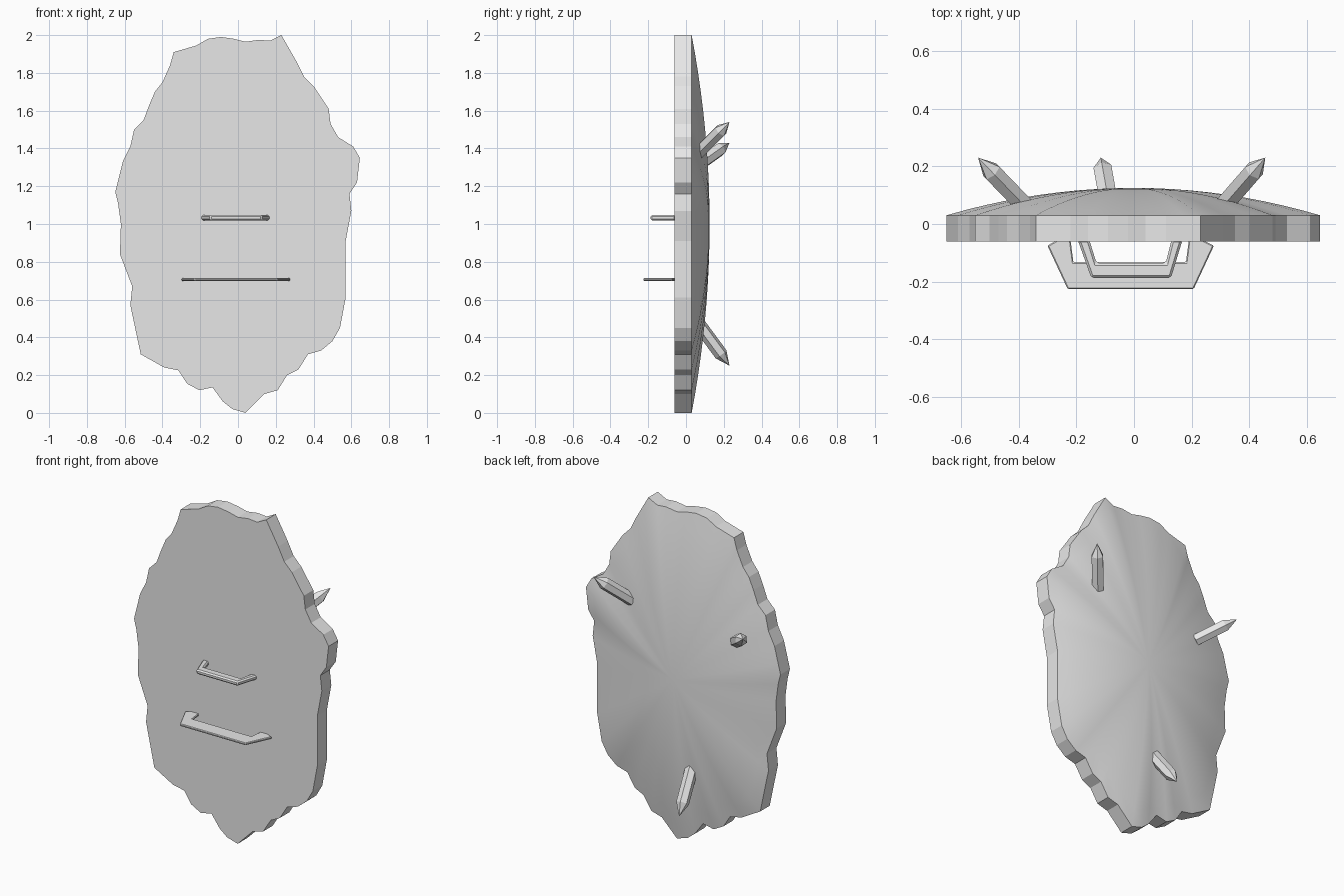
import bpy
import bmesh
from mathutils import Vector, Matrix

cube = bpy.data.objects.get("Cube")
if cube:
    bpy.data.objects.remove(cube, do_unlink=True)

# Single plain material
grey = bpy.data.materials.new("plain_grey")
grey.use_nodes = True
tone = (0.8, 0.8, 0.8, 1)
grey.diffuse_color = tone
grey.node_tree.nodes["Principled BSDF"].inputs["Base Color"].default_value = tone


def make_object(name, bm):
    """Turn a bmesh into a named, coloured object."""
    bmesh.ops.recalc_face_normals(bm, faces=bm.faces[:])
    mesh = bpy.data.meshes.new(name)
    bm.to_mesh(mesh)
    bm.free()
    mesh.materials.append(grey)
    obj = bpy.data.objects.new(name, mesh)
    bpy.context.collection.objects.link(obj)
    return obj


# Ragged shield outline as (x, z), running up the left edge and down the right
OUTLINE = [
    (.04, 0), (.14, .1), (.21, .12), (.26, .2), (.32, .23), (.37, .31),
    (.44, .33), (.5, .38), (.54, .45), (.57, .61), (.57, .91), (.6, 1.07),
    (.59, 1.16), (.63, 1.22), (.645, 1.35), (.61, 1.41), (.53, 1.46),
    (.49, 1.53), (.48, 1.61), (.4, 1.73), (.35, 1.78), (.31, 1.86), (.23, 2),
    (.17, 1.97), (.11, 1.975), (.04, 1.965), (-.02, 1.98), (-.09, 1.99),
    (-.16, 1.98), (-.22, 1.945), (-.34, 1.91), (-.36, 1.84), (-.4, 1.75),
    (-.44, 1.7), (-.47, 1.63), (-.5, 1.55), (-.55, 1.5), (-.57, 1.41),
    (-.61, 1.33), (-.635, 1.23), (-.65, 1.17), (-.635, 1.11), (-.62, 1),
    (-.625, .84), (-.56, .67), (-.57, .57), (-.515, .31), (-.39, .24),
    (-.315, .225), (-.27, .155), (-.205, .12), (-.135, .135), (-.08, .06),
    (-.03, .02),
]
FLAT_Y, RIM_Y, DOME_Y = -0.06, 0.03, 0.125
RINGS = 10


def build_shield():
    """Flat slab on one side, with a smooth dome rising on the other."""
    bm = bmesh.new()

    def ring(scale, y):
        return [bm.verts.new((x * scale, y, 1 + (z - 1) * scale))
                for x, z in OUTLINE]

    def bridge(a, b, smooth):
        for i in range(len(a)):
            j = (i + 1) % len(a)
            bm.faces.new((a[i], a[j], b[j], b[i])).smooth = smooth

    front = ring(1, FLAT_Y)
    bm.faces.new(front)
    previous = ring(1, RIM_Y)
    bridge(front, previous, False)
    for step in range(1, RINGS):
        t = 1 - step / RINGS
        current = ring(t, RIM_Y + (DOME_Y - RIM_Y) * (1 - t * t))
        bridge(previous, current, True)
        previous = current
    peak = bm.verts.new((0, DOME_Y, 1))
    for i, v in enumerate(previous):
        w = previous[(i + 1) % len(previous)]
        bm.faces.new((v, w, peak)).smooth = True
    return make_object("shield_body", bm)


def build_spike(name, base, tip, radius=0.036, point=0.075, sunk=0.04):
    """Six-sided crystal with a pointed end, sunk a little into the dome."""
    base, tip = Vector(base), Vector(tip)
    axis = (tip - base).normalized()
    length = (tip - base).length
    bm = bmesh.new()
    shaft = length - point + sunk
    for depth, r_end, middle in ((shaft, radius, shaft / 2 - sunk),
                                 (point, 0, length - point / 2)):
        bmesh.ops.create_cone(bm, segments=6, radius1=radius, radius2=r_end,
                              depth=depth, cap_ends=depth == shaft,
                              matrix=Matrix.Translation((0, 0, middle)))
    # Join the shaft and the point, dropping the cap between them
    caps = [f for f in bm.faces if len(f.verts) == 6
            and f.calc_center_median().z > 0]
    bmesh.ops.delete(bm, geom=caps, context='FACES_ONLY')
    bmesh.ops.remove_doubles(bm, verts=bm.verts[:], dist=0.0005)
    turn = axis.to_track_quat('Z', 'Y').to_matrix().to_4x4()
    bm.transform(Matrix.Translation(base) @ turn)
    return make_object(name, bm)


def build_handle(name, outline, z, thickness, bevel):
    """Bent bar cut from a flat (x, y) outline, with chamfered edges."""
    bm = bmesh.new()
    face = bm.faces.new([bm.verts.new((x, y, z - thickness / 2))
                         for x, y in outline])
    grown = bmesh.ops.extrude_face_region(bm, geom=[face])
    top = [g for g in grown["geom"] if isinstance(g, bmesh.types.BMVert)]
    bmesh.ops.translate(bm, verts=top, vec=(0, 0, thickness))
    obj = make_object(name, bm)
    chamfer = obj.modifiers.new("chamfer", 'BEVEL')
    chamfer.width = bevel
    chamfer.segments = 1
    chamfer.limit_method = 'ANGLE'
    return obj


build_shield()

# Spikes on the domed side
build_spike("upper_left_spike", (.333, .09, 1.4), (.455, .23, 1.54))
build_spike("upper_right_spike", (-.405, .09, 1.33), (-.54, .23, 1.43))
build_spike("lower_spike", (-.09, .09, .44), (-.115, .23, .25))

# Hand grip and forearm brace on the flat side
build_handle("hand_grip", [
    (-.195, -.055), (-.155, -.055), (-.13, -.135), (.11, -.135),
    (.13, -.055), (.168, -.055), (.128, -.187), (-.148, -.187),
], z=1.033, thickness=0.028, bevel=0.008)
build_handle("forearm_brace", [
    (-.265, -.055), (-.22, -.055), (-.21, -.132), (.18, -.132),
    (.19, -.055), (.237, -.055), (.277, -.075), (.207, -.225),
    (-.23, -.225), (-.3, -.075),
], z=0.706, thickness=0.014, bevel=0.004)
